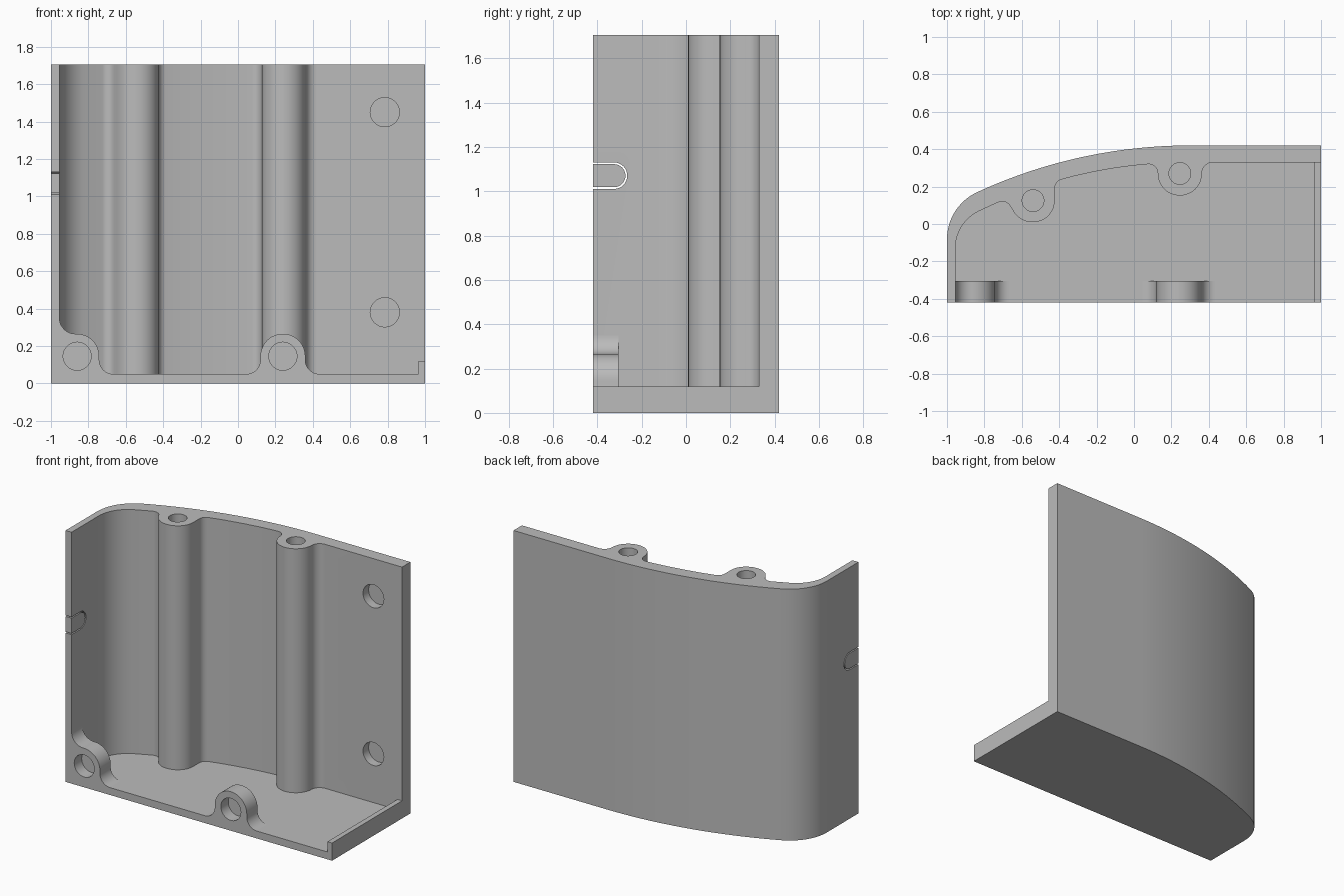
import bpy, bmesh
from math import sin, cos, pi, sqrt, tan, radians
from mathutils import Vector

if "Cube" in bpy.data.objects:
    bpy.data.objects.remove(bpy.data.objects["Cube"], do_unlink=True)

grey = bpy.data.materials.new("plain grey")
grey.use_nodes = True
grey.diffuse_color = (0.5, 0.5, 0.5, 1)
for node in grey.node_tree.nodes:
    if node.type == "BSDF_PRINCIPLED":
        node.inputs["Base Color"].default_value = (0.5, 0.5, 0.5, 1)

HEIGHT, FLOOR, FRONT, BACK, INNER = 1.705, 0.05, -0.42, 0.42, 0.33
LEFT_IN = -0.955


def rounded(corners, steps=12):
    """Round every (x, y, radius) corner of a closed outline."""
    out = []
    for i, (x, y, r) in enumerate(corners):
        p = Vector((x, y))
        if not r:
            out.append(p)
            continue
        a = (Vector(corners[i - 1][:2]) - p).normalized()
        b = (Vector(corners[(i + 1) % len(corners)][:2]) - p).normalized()
        half = a.angle(b) / 2
        centre = p + (a + b).normalized() * (r / sin(half))
        start = p + a * (r / tan(half)) - centre
        end = p + b * (r / tan(half)) - centre
        turn = pi - 2 * half
        for k in range(steps + 1):
            t = k / steps
            out.append(centre + (start * sin((1 - t) * turn) + end * sin(t * turn)) / sin(turn))
    return out


def circle(cx, cy, r, n=48):
    return [(cx + r * cos(2 * pi * i / n), cy + r * sin(2 * pi * i / n)) for i in range(n)]


def prism(name, outline, low, high, axis="Z"):
    """Extrude a flat outline along one axis."""
    place = {"Z": lambda u, v, w: (u, v, w),
             "Y": lambda u, v, w: (u, w, v),
             "X": lambda u, v, w: (w, u, v)}[axis]
    bm = bmesh.new()
    rings = [[bm.verts.new(place(p[0], p[1], w)) for p in outline] for w in (low, high)]
    bm.faces.new(rings[0])
    bm.faces.new(rings[1])
    n = len(outline)
    for i in range(n):
        j = (i + 1) % n
        bm.faces.new((rings[0][i], rings[0][j], rings[1][j], rings[1][i]))
    bmesh.ops.recalc_face_normals(bm, faces=bm.faces)
    mesh = bpy.data.meshes.new(name)
    bm.to_mesh(mesh)
    bm.free()
    mesh.materials.append(grey)
    obj = bpy.data.objects.new(name, mesh)
    bpy.context.collection.objects.link(obj)
    return obj


def cut(obj, cutters):
    """Subtract the cutters, bake the result and remove them."""
    for c in cutters:
        c.hide_render = True
        mod = obj.modifiers.new("cut", "BOOLEAN")
        mod.operation, mod.solver, mod.object = "DIFFERENCE", "EXACT", c
    bpy.context.view_layer.update()
    graph = bpy.context.evaluated_depsgraph_get()
    mesh = bpy.data.meshes.new_from_object(obj.evaluated_get(graph))
    obj.modifiers.clear()
    obj.data = mesh
    for c in cutters:
        bpy.data.objects.remove(c, do_unlink=True)


def smooth(obj):
    bpy.ops.object.select_all(action="DESELECT")
    obj.select_set(True)
    bpy.context.view_layer.objects.active = obj
    bpy.ops.object.shade_smooth_by_angle(angle=radians(30))


def bow(x, radius):
    """Height of the bowed back wall at x."""
    return sqrt(radius ** 2 - (x - 0.3) ** 2) - 2.3


def bowed(x0, x1, radius, n):
    return [(x0 + (x1 - x0) * i / n, bow(x0 + (x1 - x0) * i / n, radius), 0) for i in range(n + 1)]


# Housing: outer block with a bowed back and rounded end
outer = [(1, FRONT, 0), (1, BACK, 0)] + bowed(0.3, -0.83, 2.72, 24)
outer += [(-1, 0.096, 0.277), (-1, FRONT, 0)]
housing = prism("housing", rounded(outer), 0, HEIGHT)

# Cavity: inner wall line that steps around two screw pillars
inner = [(1.1, INNER, 0),
         (0.363, INNER, 0.06), (0.363, 0.152, 0.1179),
         (0.127, 0.152, 0.1179), (0.127, bow(0.127, 2.63), 0.048)]
inner += bowed(0.03, -0.33, 2.63, 8)
inner += [(-0.424, bow(-0.424, 2.63), 0.05), (-0.424, 0.01, 0.115),
          (-0.61, 0.01, 0.115), (-0.685, 0.135, 0.05),
          (LEFT_IN, 0.011, 0.22), (LEFT_IN, -0.6, 0), (1.1, -0.6, 0)]
cutters = [prism("cavity_cutter", rounded(inner), FLOOR, 2)]

# Blind holes in pillar tops and back wall
for x, y in ((-0.54, 0.125), (0.245, 0.27)):
    cutters.append(prism("pillar_hole_cutter", circle(x, y, 0.058), HEIGHT - 0.4, 2))
for z in (0.38, 1.45):
    cutters.append(prism("wall_hole_cutter", circle(0.785, z, 0.078), 0.25, 0.39, "Y"))

# Thin U-shaped slit around the break-out tab in the end wall
slit = []
for r, way in ((0.06, 1), (0.052, -1)):
    side = [(-0.6, 1.07 - r)]
    side += [(-0.325 + r * cos(a), 1.07 + r * sin(a))
             for a in (pi * (i / 16 - 0.5) for i in range(17))]
    side.append((-0.6, 1.07 + r))
    slit += side[::way]
cutters.append(prism("slit_cutter", slit, -1.1, -0.9, "X"))
cut(housing, cutters)
smooth(housing)

# Raised lip along the open edge of the floor
prism("floor_lip", [(0.965, FRONT), (1, FRONT), (1, INNER), (0.965, INNER)], FLOOR, 0.12)

# Front screw bosses blending into the floor and end wall
middle = rounded([(0, FLOOR, 0), (0.12, FLOOR, 0.075), (0.12, 0.265, 0.1199),
                  (0.36, 0.265, 0.1199), (0.36, FLOOR, 0.075), (0.5, FLOOR, 0)])[1:-1]
corner = rounded([(LEFT_IN, 0.5, 0), (LEFT_IN, 0.265, 0.085), (-0.742, 0.265, 0.12),
                  (-0.742, FLOOR, 0.075), (-0.6, FLOOR, 0)])[1:-1]
corner.append(Vector((LEFT_IN, FLOOR)))
for name, outline, x in (("middle_boss", middle, 0.24), ("corner_boss", corner, -0.86)):
    boss = prism(name, outline, FRONT, -0.305, "Y")
    cut(boss, [prism("boss_hole_cutter", circle(x, 0.145, 0.075), -0.5, -0.34, "Y")])
    smooth(boss)
